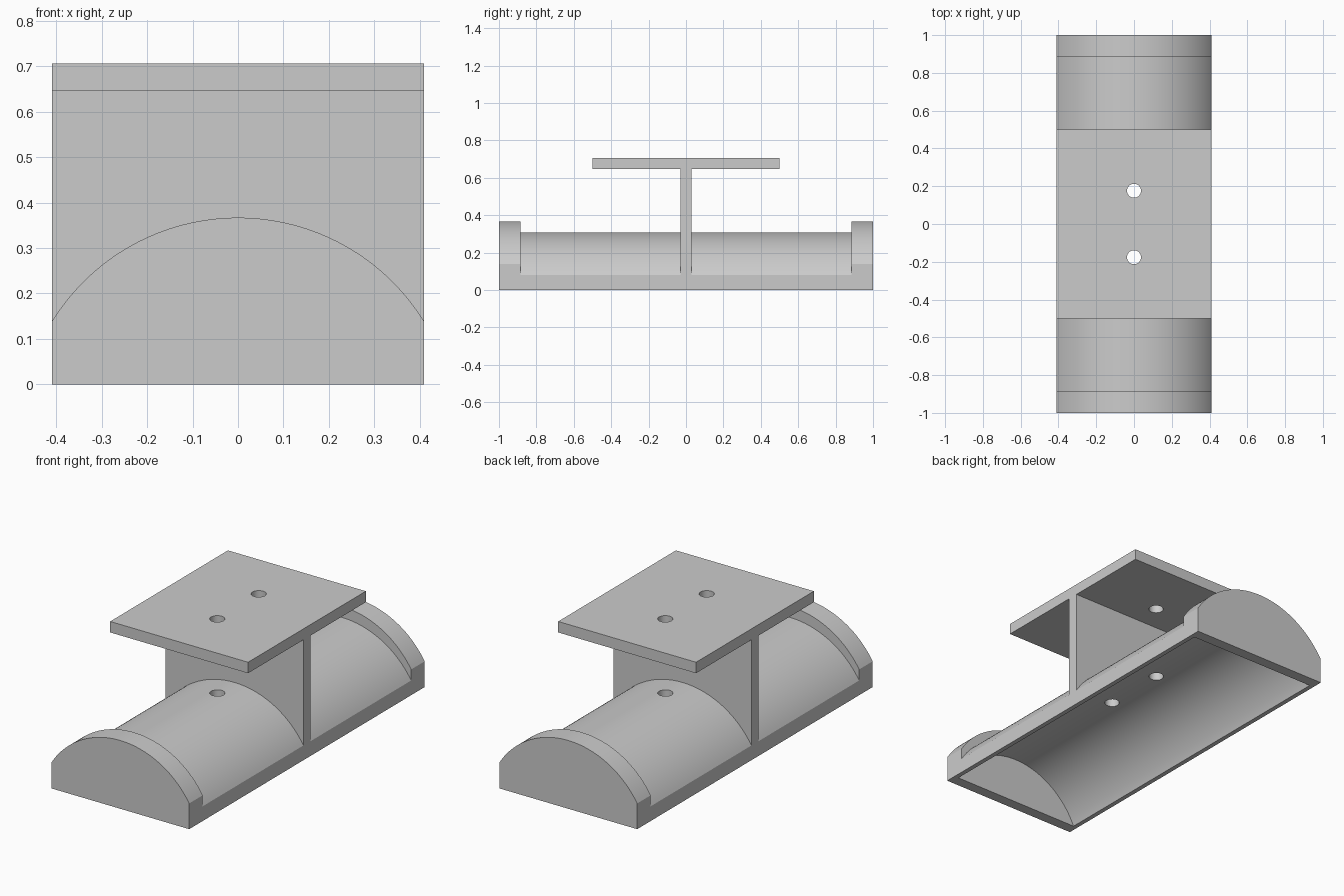
import bpy
import bmesh
import math

cube = bpy.data.objects.get("Cube")
if cube:
    bpy.data.objects.remove(cube, do_unlink=True)

GREY = (0.6, 0.6, 0.6, 1.0)
mat = bpy.data.materials.new("plain_grey")
mat.diffuse_color = GREY
mat.use_nodes = True
mat.node_tree.nodes["Principled BSDF"].inputs["Base Color"].default_value = GREY

HALF_W = 0.41       # half width of every part
SAG = 0.229         # rise of the arch over its chord
R = (HALF_W ** 2 + SAG ** 2) / (2 * SAG)
T = 0.059           # wall thickness
SHELL_TOP = 0.308
CAP_TOP = SHELL_TOP + T
PLATE_TOP = 0.706
PLATE_Z = PLATE_TOP - T


def arc(top, radius=R, half=HALF_W, steps=64):
    """Arch points from +x to -x with the crown at height top."""
    a = math.asin(half / radius)
    angles = [a - 2 * a * i / steps for i in range(steps + 1)]
    return [(radius * math.sin(t), top - radius + radius * math.cos(t)) for t in angles]


def extrude(name, profile, y0, y1):
    """Solid from an x-z profile, swept along y."""
    bm = bmesh.new()
    face = bm.faces.new([bm.verts.new((x, y0, z)) for x, z in profile])
    ext = bmesh.ops.extrude_face_region(bm, geom=[face])["geom"]
    moved = [v for v in ext if isinstance(v, bmesh.types.BMVert)]
    bmesh.ops.translate(bm, verts=moved, vec=(0, y1 - y0, 0))
    bmesh.ops.recalc_face_normals(bm, faces=bm.faces)
    mesh = bpy.data.meshes.new(name)
    bm.to_mesh(mesh)
    bm.free()
    mesh.materials.append(mat)
    obj = bpy.data.objects.new(name, mesh)
    bpy.context.collection.objects.link(obj)
    return obj


def select_only(obj):
    bpy.ops.object.select_all(action="DESELECT")
    obj.select_set(True)
    bpy.context.view_layer.objects.active = obj


def cut(obj, cutter):
    mod = obj.modifiers.new("cut", "BOOLEAN")
    mod.operation = "DIFFERENCE"
    mod.solver = "EXACT"
    mod.object = cutter
    select_only(obj)
    bpy.ops.object.modifier_apply(modifier=mod.name)


def box_profile(z0, z1):
    return [(-HALF_W, z0), (HALF_W, z0), (HALF_W, z1), (-HALF_W, z1)]


# Arched base shell
shell = extrude("base_shell", arc(SHELL_TOP) + [(-HALF_W, 0), (HALF_W, 0)], -1, 1)

# Raised bands at both ends
bands = [extrude(name, arc(CAP_TOP) + arc(SHELL_TOP)[::-1], y0, y1)
         for name, y0, y1 in (("front_band", -1, -0.885), ("back_band", 0.885, 1))]

# Upright web sitting on the shell, and the top plate
web = extrude("upright_web", [(-HALF_W, PLATE_Z), (HALF_W, PLATE_Z)] + arc(SHELL_TOP), -T / 2, T / 2)
plate = extrude("top_plate", box_profile(PLATE_Z, PLATE_TOP), -0.5, 0.5)

# Hollow underside, open at the bottom
inner_r = R - T
cavity = extrude("cavity_cutter", arc(SHELL_TOP - T, inner_r, inner_r * 0.97), T - 1, 1 - T)
cut(shell, cavity)
cutters = [cavity]

# Screw holes through the plate and the shell
for side in (-1, 1):
    bpy.ops.mesh.primitive_cylinder_add(vertices=40, radius=0.037, depth=2,
                                        location=(0, side * 0.176, 0.4))
    hole = bpy.context.object
    hole.name = "hole_cutter"
    hole.data.materials.append(mat)
    cut(shell, hole)
    cut(plate, hole)
    cutters.append(hole)

for cutter in cutters:
    bpy.data.objects.remove(cutter, do_unlink=True)

for obj in [shell, web, plate] + bands:
    select_only(obj)
    bpy.ops.object.shade_smooth_by_angle(angle=math.radians(30))
